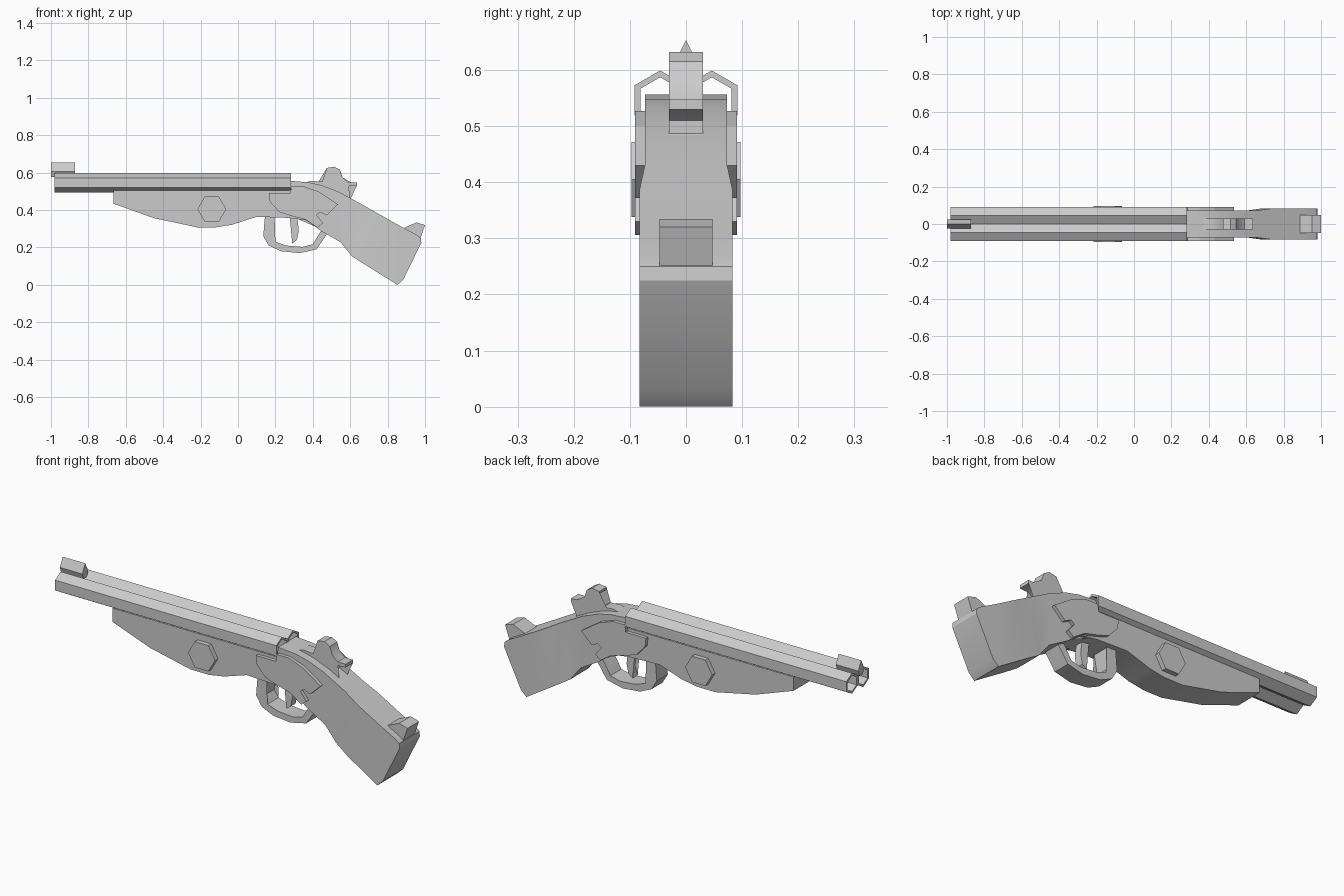
import bpy, bmesh, math

if "Cube" in bpy.data.objects:
    bpy.data.objects.remove(bpy.data.objects["Cube"])


def finish(name, bm, smooth=None):
    bmesh.ops.remove_doubles(bm, verts=bm.verts, dist=1e-5)
    bmesh.ops.recalc_face_normals(bm, faces=bm.faces)
    me = bpy.data.meshes.new(name)
    bm.to_mesh(me)
    bm.free()
    ob = bpy.data.objects.new(name, me)
    bpy.context.collection.objects.link(ob)
    if smooth:
        bpy.ops.object.select_all(action='DESELECT')
        ob.select_set(True)
        bpy.context.view_layer.objects.active = ob
        bpy.ops.object.shade_smooth_by_angle(angle=math.radians(smooth))
    return ob


def prism(name, profile, y0, y1, smooth=None):
    """Extrude an (x, z) outline from y0 to y1."""
    bm = bmesh.new()
    a = [bm.verts.new((x, y0, z)) for x, z in profile]
    b = [bm.verts.new((x, y1, z)) for x, z in profile]
    n = len(a)
    caps = [bm.faces.new(a), bm.faces.new(b[::-1])]
    for i in range(n):
        j = (i + 1) % n
        bm.faces.new((a[i], b[i], b[j], a[j]))
    bmesh.ops.triangulate(bm, faces=caps)
    bmesh.ops.join_triangles(bm, faces=[f for f in bm.faces if len(f.verts) == 3],
                             angle_face_threshold=0.01, angle_shape_threshold=3.0)
    return finish(name, bm, smooth)


def mirror_y(ob):
    ob.modifiers.new("mirror", 'MIRROR').use_axis = (False, True, False)


def loft(name, rings, smooth=None, closed=False):
    """Skin a list of rings; either cap the ends or join last to first."""
    bm = bmesh.new()
    vs = [[bm.verts.new(p) for p in r] for r in rings]
    n = len(vs[0])
    pairs = list(zip(vs, vs[1:])) + ([(vs[-1], vs[0])] if closed else [])
    for a, b in pairs:
        for i in range(n):
            j = (i + 1) % n
            bm.faces.new((a[i], a[j], b[j], b[i]))
    if not closed:
        bm.faces.new(vs[0])
        bm.faces.new(vs[-1][::-1])
    return finish(name, bm, smooth)


# Stock and fore-end: stations of top x, top z, bottom x, bottom z, half width
W, B = 0.073, 0.083
stations = [
    (-.665, .505, -.665, .434, W), (-.45, .505, -.45, .357, W),
    (-.22, .505, -.22, .308, W), (-.115, .505, -.115, .308, W),
    (-.03, .505, -.03, .322, W), (.10, .505, .10, .364, W),
    (.275, .505, .275, .358, W), (.28, .556, .28, .357, W),
    (.38, .548, .366, .345, W), (.45, .532, .446, .287, W),
    (.54, .497, .55, .227, W), (.66, .432, .61, .152, W),
    (.74, .386, .68, .108, B), (.87, .313, .853, 0, B),
    (.955, .268, .885, .03, B), (.978, .25, .98, .225, B)]
loft("stock", [[(xt, -w, zt), (xt, w, zt), (xb, w, zb), (xb, -w, zb)]
               for xt, zt, xb, zb, w in stations], 25)


# Twin hexagonal barrels, hollow
def hexagon(x, r):
    return [(x, .046 + r * math.sin(k * math.pi / 3), .546 + r * math.cos(k * math.pi / 3))
            for k in range(6)]


barrel = loft("barrels", [hexagon(-.98, .053), hexagon(.283, .053),
                          hexagon(.283, .041), hexagon(-.98, .041)], closed=True)
mirror_y(barrel)

# Front sight with a ridged top
sight = [(0, .653), (.024, .607), (.014, .578), (-.014, .578), (-.024, .607)]
loft("front_sight", [[(x, y, z) for y, z in sight] for x in (-1, -.872)])

# Rear sight block on the butt
prism("butt_sight", [(.855, .29), (.953, .334), (1, .32), (.975, .248), (.90, .25)], -.047, .047)

# Side plates
plate = [(.165, .49), (.28, .49), (.285, .527), (.35, .527), (.43, .50), (.535, .43),
         (.475, .372), (.44, .388), (.42, .373), (.455, .33), (.425, .306), (.36, .35),
         (.28, .37), (.22, .39), (.17, .445)]
mirror_y(prism("side_plates", plate, -.091, -.06))

# Hexagonal bosses on the fore-end
boss = [(-.14 + .077 * math.cos(k * math.pi / 3), .405 + .077 * math.sin(k * math.pi / 3))
        for k in range(6)]
mirror_y(prism("hex_bosses", boss, -.097, -.06))

# Hammer
hammer = [(.475, .625), (.515, .632), (.545, .615), (.558, .575), (.59, .547), (.635, .547),
          (.635, .53), (.585, .528), (.56, .51), (.56, .487), (.60, .455), (.54, .45),
          (.40, .50), (.355, .545), (.39, .556), (.45, .552), (.49, .525), (.52, .548),
          (.532, .58), (.515, .61), (.478, .61)]
prism("hammer", hammer, -.03, .03, 35)

# Trigger guard
guard = [(.145, .38), (.135, .26), (.165, .21), (.23, .18), (.33, .17), (.42, .19),
         (.475, .27), (.455, .30), (.435, .275), (.40, .217), (.345, .203), (.26, .21),
         (.20, .23), (.175, .265), (.195, .38)]
prism("trigger_guard", guard, -.045, .045, 35)

# Trigger
prism("trigger", [(.275, .38), (.315, .38), (.325, .29), (.315, .24), (.29, .222),
                  (.305, .27), (.30, .31)], -.02, .02, 35)
